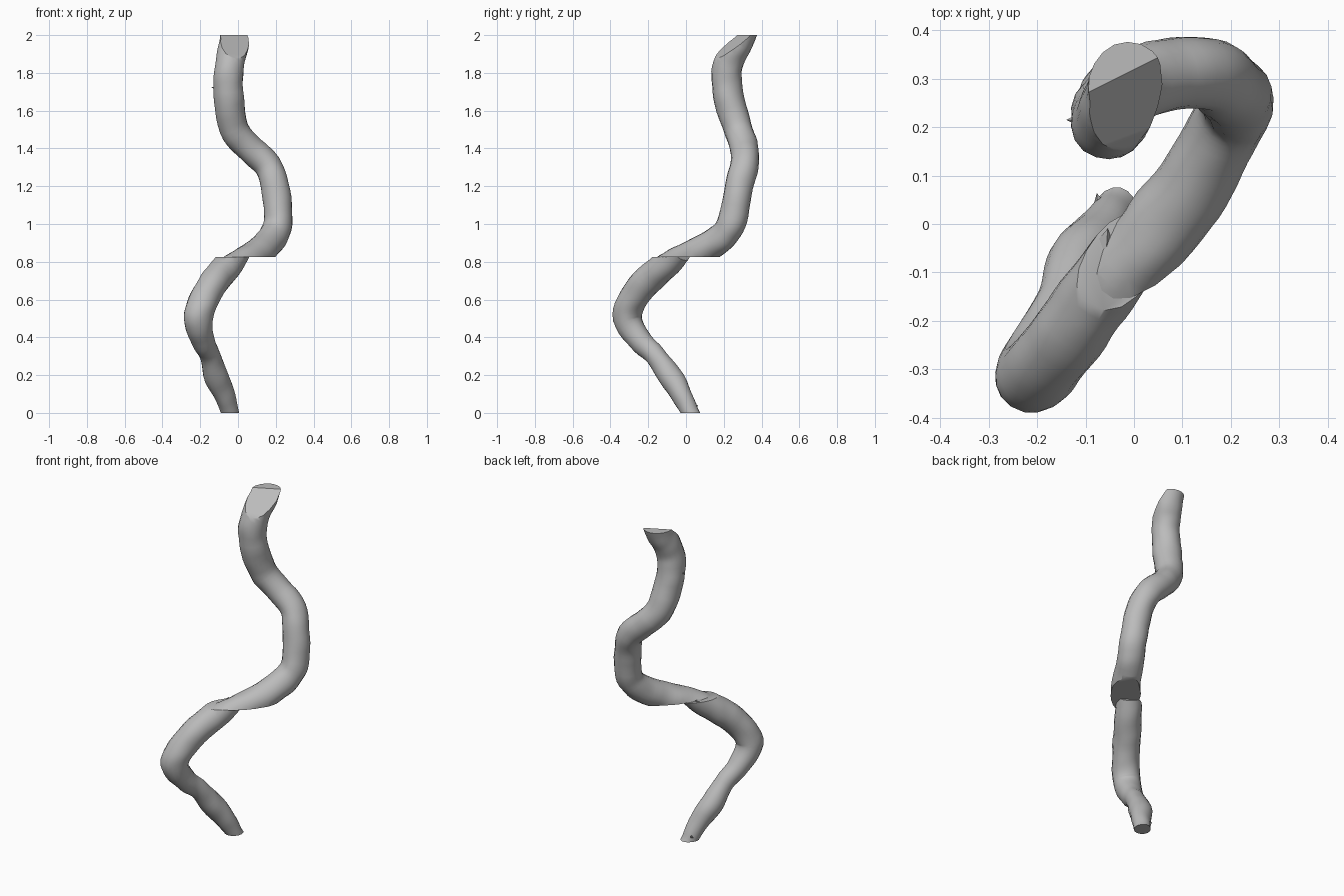
import bpy, bmesh, math
from mathutils import Vector, noise

cube = bpy.data.objects.get("Cube")
if cube:
    bpy.data.objects.remove(cube)

grey = bpy.data.materials.new("stone grey")
grey.use_nodes = True
COLOUR = (0.5, 0.5, 0.5, 1)
grey.diffuse_color = COLOUR
grey.node_tree.nodes["Principled BSDF"].inputs["Base Color"].default_value = COLOUR

SIDES, STEPS = 18, 5
SEAM = (0, 0, 0.825)
UP, DOWN = (0, 0, 1), (0, 0, -1)


def smooth_path(rows):
    """Catmull-Rom samples through rows of x, y, z, radius."""
    p = [Vector(r) for r in rows]
    p = [2 * p[0] - p[1]] + p + [2 * p[-1] - p[-2]]
    out = []
    for a, b, c, d in zip(p, p[1:], p[2:], p[3:]):
        for i in range(STEPS):
            t = i / STEPS
            out.append(0.5 * (2 * b + (c - a) * t + (2 * a - 5 * b + 4 * c - d) * t ** 2
                              + (3 * b - a - 3 * c + d) * t ** 3))
    return out + [p[-2]]


def tube(name, rows, cuts):
    """Lumpy tube along rows, trimmed flat by each (point, outward normal)."""
    path = smooth_path(rows)
    centres = [q.to_3d() for q in path]
    bm = bmesh.new()
    rings, side = [], Vector((1, 0, 0))
    for i, c in enumerate(centres):
        axis = (centres[min(i + 1, len(path) - 1)] - centres[max(i - 1, 0)]).normalized()
        side = (side - axis * side.dot(axis)).normalized()
        other = axis.cross(side)
        ring = []
        for k in range(SIDES):
            a = math.tau * k / SIDES
            out = side * math.cos(a) + other * math.sin(a)
            r = path[i][3] * (1 + 0.07 * noise.noise((c + out * 0.07) * 13))
            ring.append(bm.verts.new(c + out * r))
        rings.append(ring)
    for lo, hi in zip(rings, rings[1:]):
        for k in range(SIDES):
            n = (k + 1) % SIDES
            bm.faces.new((lo[k], lo[n], hi[n], hi[k]))
    bm.faces.new(rings[0][::-1])
    bm.faces.new(rings[-1])
    for point, normal in cuts:
        cut = bmesh.ops.bisect_plane(bm, geom=bm.verts[:] + bm.edges[:] + bm.faces[:],
                                     plane_co=point, plane_no=normal, clear_outer=True)
        edges = [e for e in cut["geom_cut"] if isinstance(e, bmesh.types.BMEdge)]
        bmesh.ops.holes_fill(bm, edges=edges, sides=0)
    bmesh.ops.recalc_face_normals(bm, faces=bm.faces)
    mesh = bpy.data.meshes.new(name)
    bm.to_mesh(mesh)
    bm.free()
    mesh.materials.append(grey)
    obj = bpy.data.objects.new(name, mesh)
    bpy.context.collection.objects.link(obj)
    bpy.ops.object.select_all(action="DESELECT")
    obj.select_set(True)
    bpy.context.view_layer.objects.active = obj
    bpy.ops.object.shade_smooth_by_angle(angle=math.radians(40))


# lower length, from the flat foot up to the seam
tube("lower_stem", [
    (-0.03, 0.055, -0.05, 0.045), (-0.042, 0.022, 0.0, 0.046), (-0.065, -0.015, 0.08, 0.054),
    (-0.115, -0.08, 0.19, 0.064), (-0.147, -0.16, 0.3, 0.055), (-0.188, -0.248, 0.39, 0.064),
    (-0.212, -0.31, 0.5, 0.077), (-0.18, -0.285, 0.6, 0.077), (-0.12, -0.205, 0.7, 0.078),
    (-0.05, -0.11, 0.785, 0.076), (0.0, -0.04, 0.86, 0.072)],
    [((0, 0, 0), DOWN), (SEAM, UP)])

# upper length, from the seam up to the slanted broken tip
tube("upper_stem", [
    (-0.1, -0.2, 0.69, 0.084), (-0.02, -0.1, 0.76, 0.085), (0.062, -0.002, 0.815, 0.084),
    (0.133, 0.1, 0.87, 0.079), (0.19, 0.2, 0.94, 0.076), (0.214, 0.25, 1.03, 0.076),
    (0.195, 0.28, 1.2, 0.075), (0.155, 0.31, 1.31, 0.074), (0.062, 0.308, 1.4, 0.075),
    (-0.025, 0.273, 1.51, 0.077), (-0.05, 0.225, 1.68, 0.08), (-0.05, 0.213, 1.8, 0.079),
    (-0.035, 0.24, 1.89, 0.078), (-0.02, 0.275, 1.96, 0.079), (-0.01, 0.305, 2.04, 0.079)],
    [(SEAM, DOWN), ((-0.02, 0.265, 1.965), (0.3, -0.6, 0.75)), ((0, 0, 2), UP)])


# small torn flakes
def flake(name, centre, size, turn):
    bpy.ops.mesh.primitive_cone_add(vertices=4, radius1=size, depth=size * 2, location=centre,
                                    rotation=turn)
    bpy.context.object.name = name
    bpy.context.object.data.materials.append(grey)


flake("foot_flake", (-0.072, 0.048, 0.03), 0.02, (-0.9, -0.4, 0))
flake("seam_flake", (-0.058, -0.025, 0.825), 0.02, (-0.9, 0.3, 0))
flake("side_flake", (-0.125, 0.215, 1.72), 0.015, (0, -1.3, 0))
